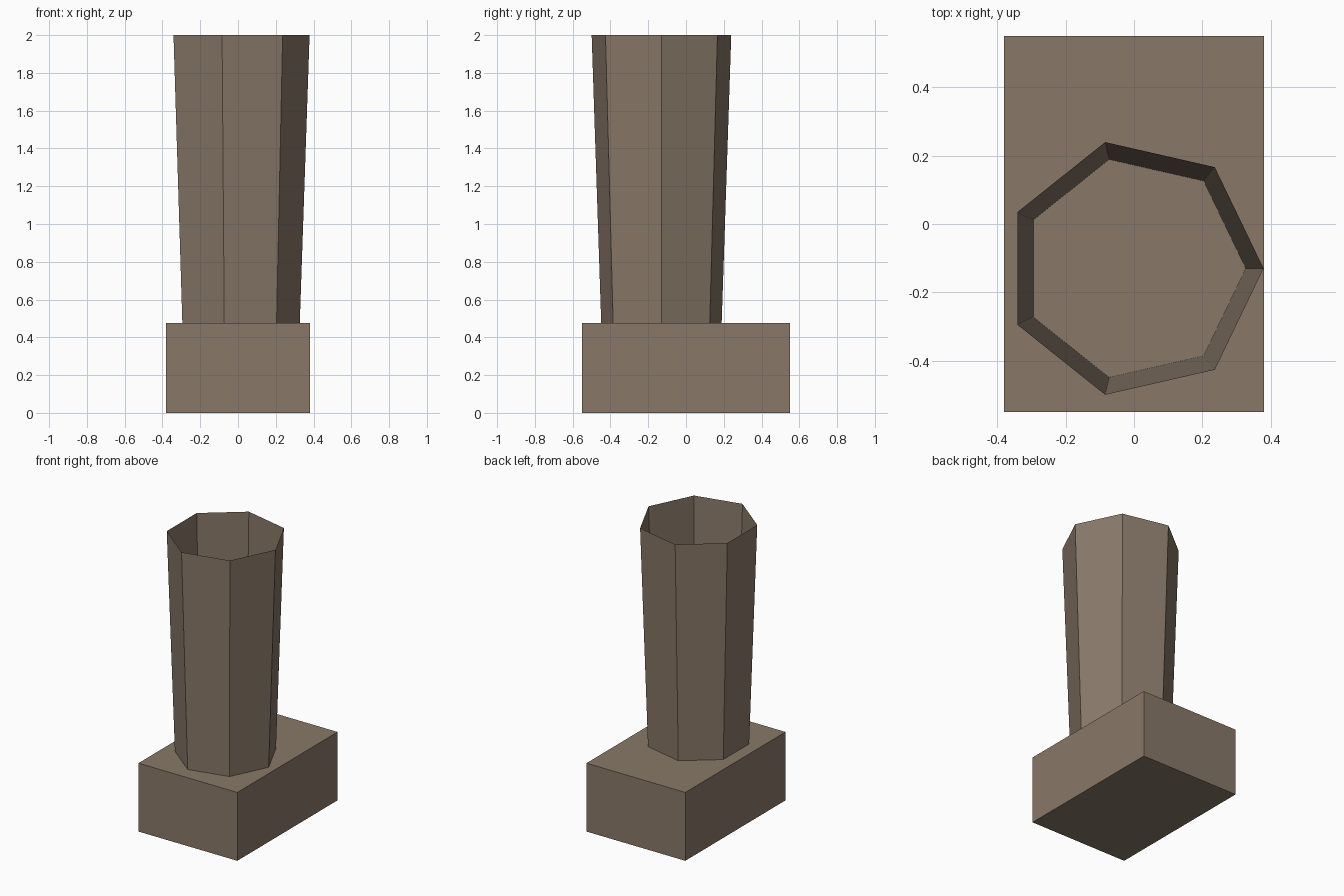
import bpy
import bmesh
import math
from mathutils import Matrix

if "Cube" in bpy.data.objects:
    bpy.data.objects.remove(bpy.data.objects["Cube"])

BASE_W, BASE_D, BASE_H = 0.76, 1.10, 0.475
TOP_Z = 2.0

stone = bpy.data.materials.new("brown_stone")
stone.diffuse_color = (0.25, 0.19, 0.14, 1.0)
stone.use_nodes = True
stone.node_tree.nodes["Principled BSDF"].inputs["Base Color"].default_value = stone.diffuse_color


def add_part(name, bm):
    bmesh.ops.recalc_face_normals(bm, faces=bm.faces)
    mesh = bpy.data.meshes.new(name)
    bm.to_mesh(mesh)
    bm.free()
    mesh.materials.append(stone)
    obj = bpy.data.objects.new(name, mesh)
    bpy.context.collection.objects.link(obj)
    return obj


# Rectangular base block
bm = bmesh.new()
bmesh.ops.create_cube(bm, size=1.0, matrix=Matrix.Translation((0, 0, BASE_H / 2))
                      @ Matrix.Diagonal((BASE_W, BASE_D, BASE_H, 1)))
add_part("base_block", bm)

# Seven-sided open flue, flaring upward, set toward the front
SIDES, CENTRE_Y = 7, -0.13
bm = bmesh.new()
rings = []
for radius, z in ((0.327, BASE_H), (0.379, TOP_Z)):
    angles = [2 * math.pi * i / SIDES for i in range(SIDES)]
    rings.append([bm.verts.new((radius * math.cos(a),
                                CENTRE_Y + radius * math.sin(a), z)) for a in angles])
low, high = rings
for i in range(SIDES):
    j = (i + 1) % SIDES
    bm.faces.new((low[i], low[j], high[j], high[i]))
add_part("flue", bm)
